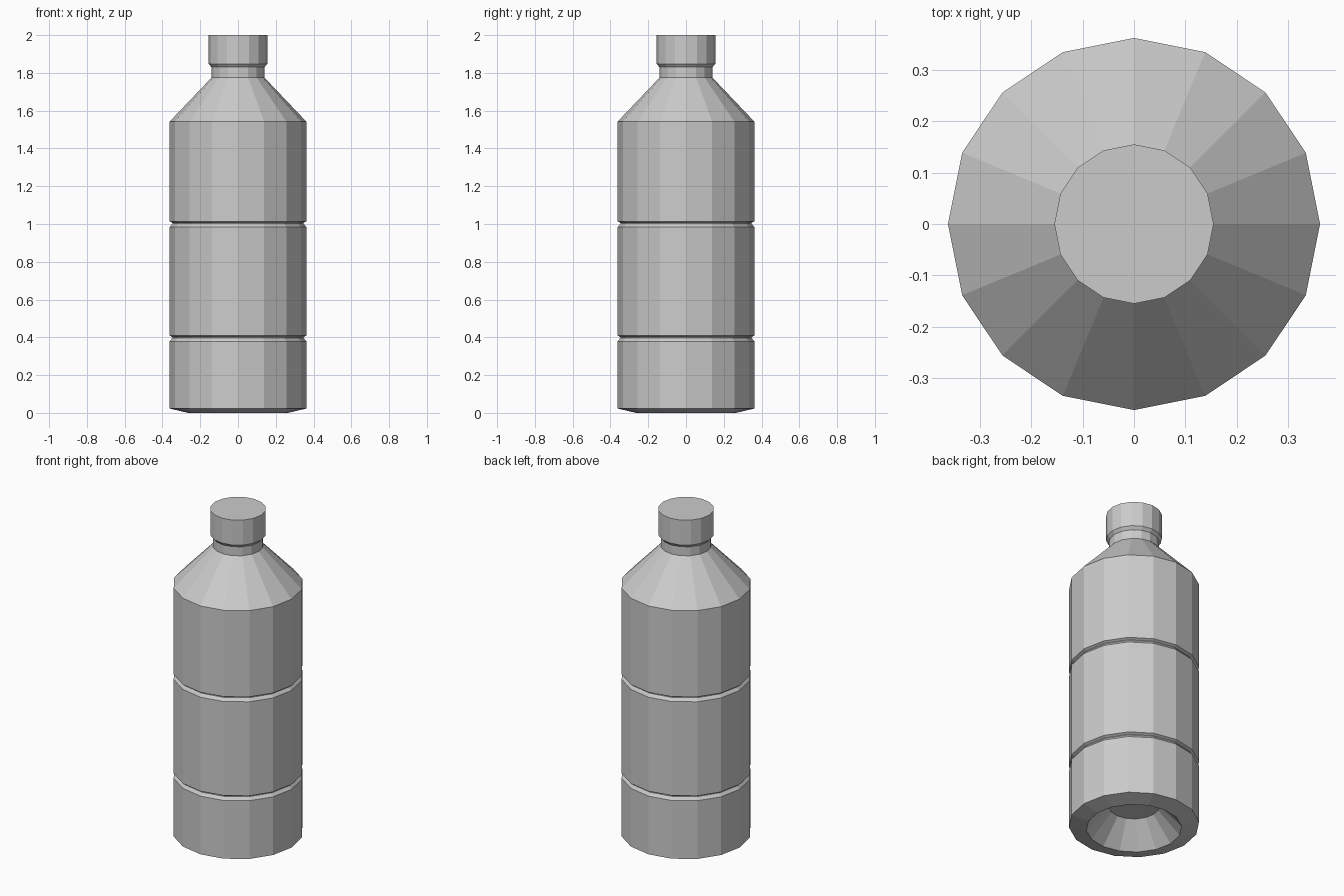
import bpy, bmesh
from math import cos, sin, tau

SIDES = 16

cube = bpy.data.objects.get("Cube")
if cube:
    bpy.data.objects.remove(cube, do_unlink=True)

grey = bpy.data.materials.new("plain_grey")
grey.use_nodes = True
grey.diffuse_color = (0.6, 0.6, 0.6, 1)
grey.node_tree.nodes["Principled BSDF"].inputs["Base Color"].default_value = (0.6, 0.6, 0.6, 1)


def lathe(name, profile, close_start=False, close_end=False):
    """Turn a (radius, height) profile, listed bottom to top, into a faceted solid."""
    bm = bmesh.new()
    rings = [[bm.verts.new((r * cos(tau * i / SIDES), r * sin(tau * i / SIDES), z))
              for i in range(SIDES)] for r, z in profile]
    for low, high in zip(rings, rings[1:]):
        for i in range(SIDES):
            j = (i + 1) % SIDES
            bm.faces.new((low[i], low[j], high[j], high[i]))
    if close_start:
        bm.faces.new(rings[0][::-1])
    if close_end:
        bm.faces.new(rings[-1])
    mesh = bpy.data.meshes.new(name)
    bm.to_mesh(mesh)
    bm.free()
    mesh.materials.append(grey)
    obj = bpy.data.objects.new(name, mesh)
    bpy.context.collection.objects.link(obj)
    return obj


R, NECK, FOOT = 0.362, 0.14, 0.265


def groove(z):
    """Shallow V groove around the wall."""
    return [(R, z - 0.016), (R - 0.015, z + 0.002), (R - 0.015, z + 0.006), (R, z + 0.014)]


# Bottle: hollow underside, foot, grooved wall, shoulder and neck
underside = [(0.14, 0.14), (FOOT, 0)]
wall = [(R, 0.023)] + groove(0.395) + groove(1.0) + [(R, 1.542)]
neck = [(NECK, 1.775), (NECK, 1.83)]
lathe("bottle_body", underside + wall + neck, close_start=True)

# Cap with a bevelled lower edge
lathe("bottle_cap", [(NECK, 1.83), (0.155, 1.848), (0.155, 2.0)], close_end=True)
